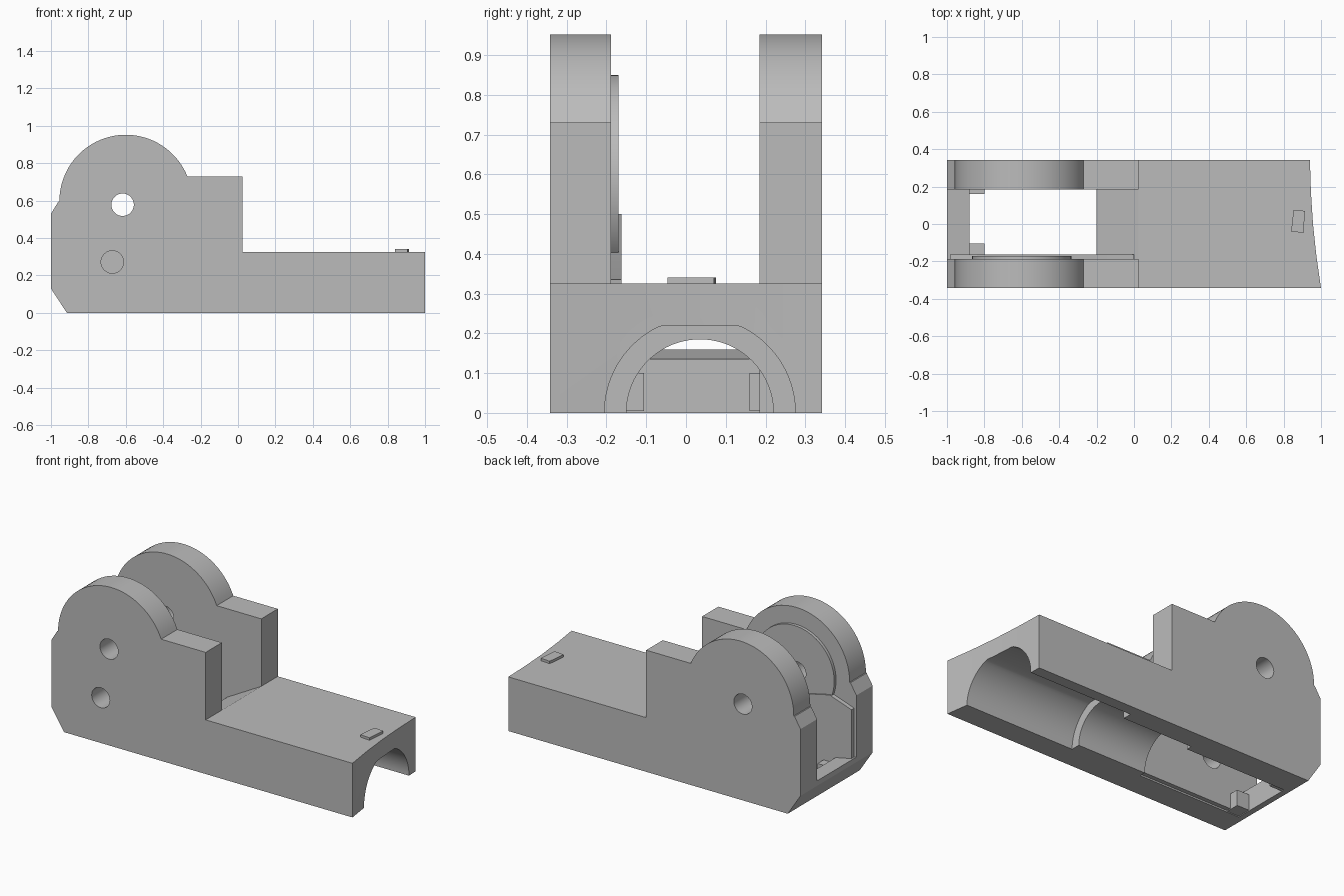
import bpy, bmesh, math
from mathutils import Vector

cube = bpy.data.objects.get("Cube")
if cube:
    bpy.data.objects.remove(cube, do_unlink=True)

grey = bpy.data.materials.new("plain grey")
grey.use_nodes = True
grey.diffuse_color = (0.5, 0.5, 0.5, 1)
grey.node_tree.nodes["Principled BSDF"].inputs["Base Color"].default_value = (0.5, 0.5, 0.5, 1)


def prism(name, points, axis, start, end):
    """Extrude a 2D outline along one axis; points use the other two axes in order."""
    bm = bmesh.new()
    verts = []
    for p in points:
        co = list(p)
        co.insert("xyz".index(axis), start)
        verts.append(bm.verts.new(co))
    face = bm.faces.new(verts)
    grown = bmesh.ops.extrude_face_region(bm, geom=[face])
    shift = Vector([end - start if a == axis else 0 for a in "xyz"])
    bmesh.ops.translate(bm, vec=shift,
                        verts=[g for g in grown["geom"] if isinstance(g, bmesh.types.BMVert)])
    bmesh.ops.recalc_face_normals(bm, faces=bm.faces)
    mesh = bpy.data.meshes.new(name)
    bm.to_mesh(mesh)
    bm.free()
    mesh.materials.append(grey)
    obj = bpy.data.objects.new(name, mesh)
    bpy.context.collection.objects.link(obj)
    return obj


def arc(cx, cy, r, a0, a1, steps):
    return [(cx + r * math.cos(math.radians(a0 + (a1 - a0) * i / steps)),
             cy + r * math.sin(math.radians(a0 + (a1 - a0) * i / steps)))
            for i in range(steps + 1)]


def circle(cx, cy, r, steps=48):
    return arc(cx, cy, r, 0, 360, steps)[:-1]


def combine(target, tool, operation):
    """Apply a boolean and discard the tool."""
    mod = target.modifiers.new("boolean", "BOOLEAN")
    mod.object, mod.operation, mod.solver = tool, operation, "EXACT"
    bpy.context.view_layer.objects.active = target
    bpy.ops.object.modifier_apply(modifier=mod.name)
    bpy.data.objects.remove(tool, do_unlink=True)


# Full side silhouette: long base with a rounded cheek
side = [(-0.915, 0), (1, 0), (1, 0.325), (0.025, 0.325), (0.025, 0.73)]
side += arc(-0.6, 0.597, 0.355, 22, 180, 40)
side += [(-0.96, 0.595), (-1, 0.53), (-1, 0.13)]
body = prism("bracket_body", side, "y", -0.342, 0.342)

# Open slot between the cheeks, with a sloped front floor and low back wall
slot = [(0.025, 0.325), (0.1, 0.37), (0.1, 1.1), (-1.1, 1.1), (-1.1, 0.16),
        (-1, 0.16), (-0.88, 0.135), (-0.88, -0.1), (-0.2, -0.1), (-0.2, 0.2)]
combine(body, prism("slot_cutter", slot, "y", -0.188, 0.185), "DIFFERENCE")

# Thickened lower wall and round boss on the inside of the front cheek
liner = [(-0.91, 0.01), (-0.05, 0.01), (0.0, 0.335), (-0.3, 0.38),
         (-0.84, 0.5), (-0.985, 0.45), (-0.985, 0.14)]
combine(body, prism("liner", liner, "y", -0.25, -0.162), "UNION")
combine(body, prism("boss", circle(-0.6, 0.585, 0.265, 64), "y", -0.25, -0.17), "UNION")

# Corner blocks against the back wall
for name, y0, y1 in (("left_corner", 0.16, 0.25), ("right_corner", -0.25, -0.105)):
    block = [(-0.89, y0), (-0.8, y0), (-0.8, y1), (-0.89, y1)]
    combine(body, prism(name, block, "z", 0.005, 0.1), "UNION")

# Arched channel below: wide with a flat crown, then narrower
wide = [(y, min(z, 0.22)) for y, z in arc(0.035, 0, 0.24, 0, 180, 48)]
wide = [p for i, p in enumerate(wide) if p[1] < 0.22 or wide[i - 1][1] < 0.22 or wide[i + 1][1] < 0.22]
wide += [(-0.205, -0.1), (0.275, -0.1)]
narrow = arc(0.035, 0, 0.185, 0, 180, 40) + [(-0.15, -0.1), (0.22, -0.1)]
combine(body, prism("wide_channel_cutter", wide, "x", 0.255, 1.2), "DIFFERENCE")
combine(body, prism("narrow_channel_cutter", narrow, "x", -0.21, 0.3), "DIFFERENCE")

# Slightly curved, slanted nose
nose = [(1.002, -0.36), (0.975, -0.17), (0.957, 0), (0.946, 0.17), (0.94, 0.36), (1.2, 0.36), (1.2, -0.36)]
combine(body, prism("nose_cutter", nose, "z", -0.2, 0.5), "DIFFERENCE")

# Axle hole through both cheeks, pin hole through the front cheek only
combine(body, prism("axle_cutter", circle(-0.617, 0.578, 0.06), "y", -0.5, 0.5), "DIFFERENCE")
combine(body, prism("pin_cutter", circle(-0.672, 0.272, 0.06), "y", -0.5, 0), "DIFFERENCE")

# Small sight plate on the deck
sight = prism("sight_plate", [(0.84, -0.04), (0.905, -0.047), (0.915, 0.07), (0.853, 0.075)], "z", 0.32, 0.34)

for obj in (body, sight):
    bpy.ops.object.select_all(action="DESELECT")
    obj.select_set(True)
    bpy.context.view_layer.objects.active = obj
    bpy.ops.object.shade_smooth_by_angle(angle=math.radians(25))
